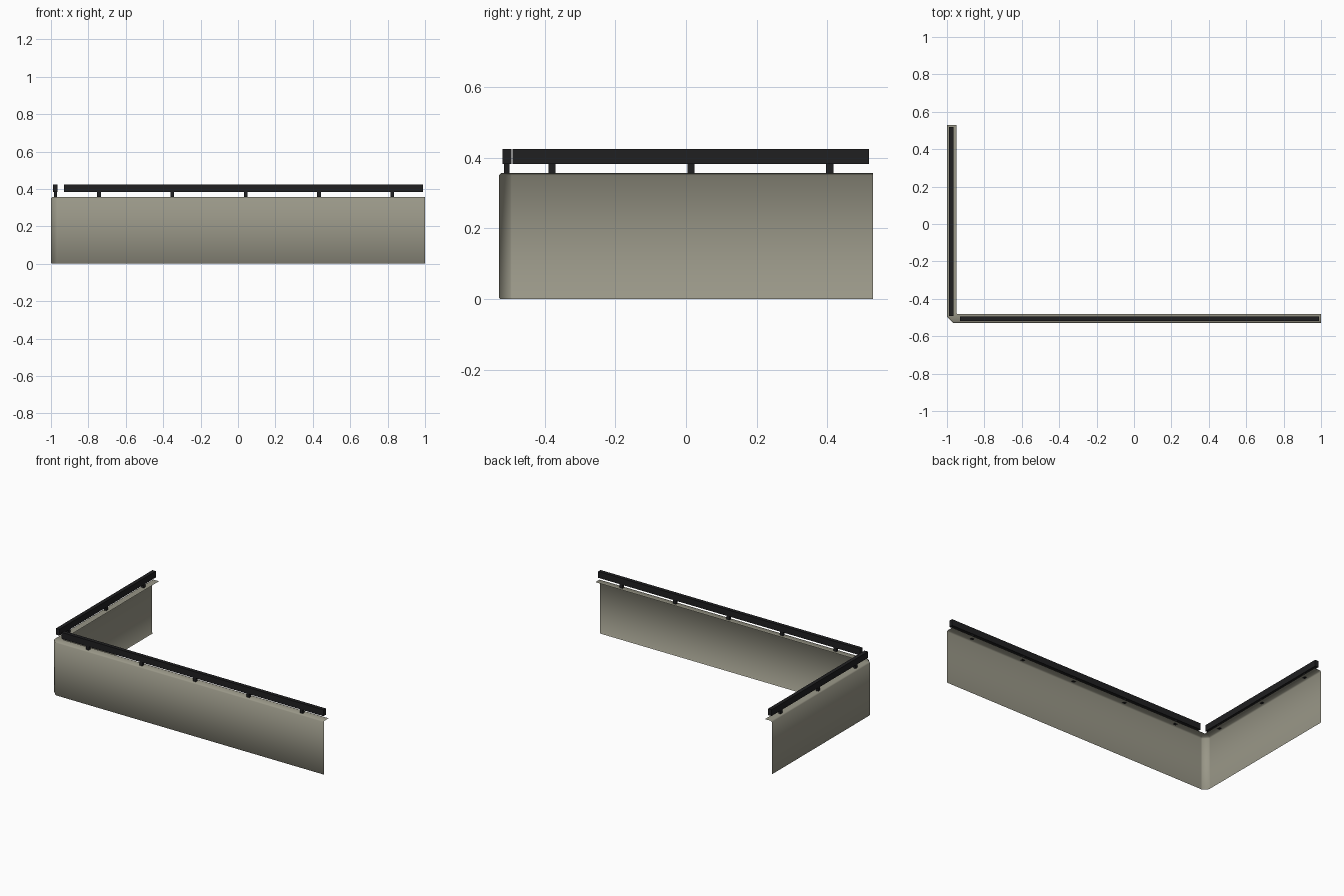
import bpy, bmesh

if "Cube" in bpy.data.objects:
    bpy.data.objects.remove(bpy.data.objects["Cube"])

def material(name, rgb):
    m = bpy.data.materials.new(name)
    m.diffuse_color = (*rgb, 1)
    m.use_nodes = True
    m.node_tree.nodes["Principled BSDF"].inputs["Base Color"].default_value = m.diffuse_color
    return m

PANEL = material("warm grey panel", (0.32, 0.31, 0.245))
BLACK = material("black metal", (0.014, 0.014, 0.015))

def add_object(name, bm, mat):
    me = bpy.data.meshes.new(name)
    bm.to_mesh(me)
    bm.free()
    me.materials.append(mat)
    ob = bpy.data.objects.new(name, me)
    bpy.context.collection.objects.link(ob)
    return ob

def box(name, lo, hi, mat):
    bm = bmesh.new()
    bmesh.ops.create_cube(bm, size=1)
    for v in bm.verts:
        v.co = [lo[i] + (v.co[i] + 0.5) * (hi[i] - lo[i]) for i in range(3)]
    return add_object(name, bm, mat)

# L-shaped sheet panel: cross-section (inset, height) swept along the path
SECTION = [(0.005, 0), (0, 0.005), (0, 0.35), (0.007, 0.357), (0.05, 0.357)]
CH = 0.033   # corner chamfer

def path(d):
    x, y = -1 + d, -0.53 + d
    c = max(CH - d * 0.586, 0.002)
    return [(x, 0.53), (x, y + c + 0.003), (x, y + c),
            (x + c, y), (x + c + 0.003, y), (1, y)]

bm = bmesh.new()
rows = [[bm.verts.new((x, y, z)) for x, y in path(d)] for d, z in SECTION]
for a, b in zip(rows, rows[1:]):
    for i in range(len(a) - 1):
        bm.faces.new((a[i], a[i + 1], b[i + 1], b[i]))
for f in bm.faces:
    f.smooth = True
add_object("corner_panel", bm, PANEL)

# Rails floating above the ledge
RX, RY = -0.977, -0.507   # rail centre lines
W, P = 0.0125, 0.008      # rail and post half widths
Z0, Z1, Z2 = 0.355, 0.383, 0.425
box("front_rail", (-0.93, RY - W, Z1), (0.99, RY + W, Z2), BLACK)
box("side_rail", (RX - W, -0.491, Z1), (RX + W, 0.518, Z2), BLACK)

# Short posts carrying the rails
for i in range(5):
    x = -0.743 + 0.392 * i
    box(f"front_post_{i + 1}", (x - 0.01, RY - P, Z0), (x + 0.01, RY + P, Z1 + 0.002), BLACK)
for i in range(3):
    y = -0.379 + 0.393 * i
    box(f"side_post_{i + 1}", (RX - P, y - 0.01, Z0), (RX + P, y + 0.01, Z1 + 0.002), BLACK)
